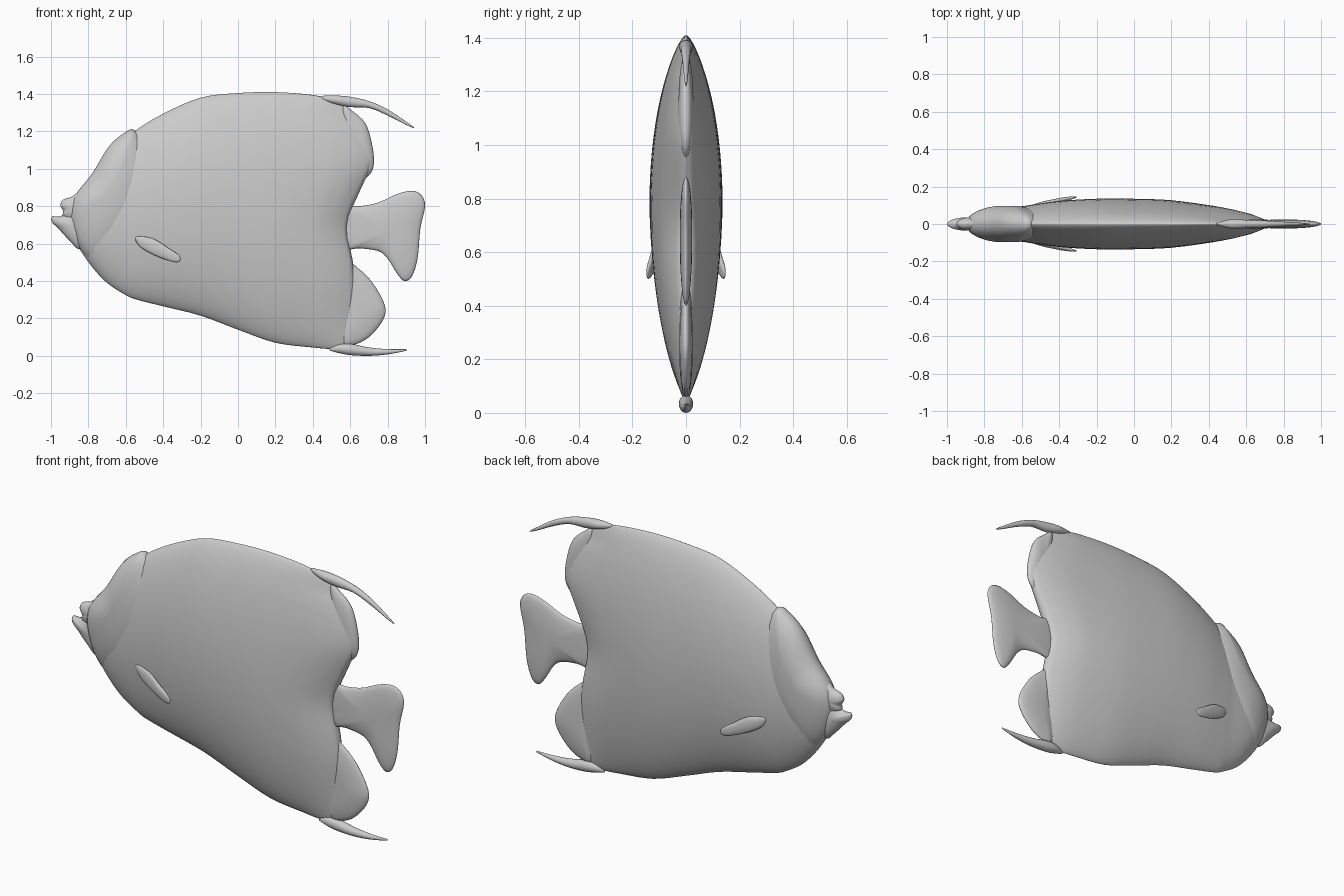
import bpy, bmesh, math
from mathutils import Vector


def smooth(pts, n, closed=False):
    """Catmull-Rom interpolation through points of any dimension."""
    p = [Vector(q) for q in pts]
    k = len(p)
    at = (lambda i: p[i % k]) if closed else (lambda i: p[max(0, min(k - 1, i))])
    out = []
    for i in range(k if closed else k - 1):
        a, b, c, d = at(i - 1), at(i), at(i + 1), at(i + 2)
        for j in range(n):
            t = j / n
            out.append(0.5 * (2 * b + (c - a) * t + (2 * a - 5 * b + 4 * c - d) * t * t
                              + (3 * b - a - 3 * c + d) * t ** 3))
    return out if closed else out + [p[-1]]


def skin(name, rings, warp=None):
    """Bridge a list of equal rings, cap both ends and shade smooth."""
    bm = bmesh.new()
    vs = [[bm.verts.new(warp(Vector(co)) if warp else co) for co in r] for r in rings]
    n = len(vs[0])
    for a, b in zip(vs, vs[1:]):
        for i in range(n):
            j = (i + 1) % n
            bm.faces.new((a[i], a[j], b[j], b[i]))
    bm.faces.new(vs[0])
    bm.faces.new(vs[-1])
    bmesh.ops.remove_doubles(bm, verts=bm.verts, dist=0.0005)
    bmesh.ops.recalc_face_normals(bm, faces=bm.faces)
    for f in bm.faces:
        f.smooth = True
    me = bpy.data.meshes.new(name)
    bm.to_mesh(me)
    bm.free()
    ob = bpy.data.objects.new(name, me)
    bpy.context.collection.objects.link(ob)
    return ob


def loft(name, rows, power=1.0, seg=32, n=4, warp=None):
    """Rows are (x, bottom z, top z, half width)."""
    rings = []
    for x, lo, hi, w in smooth([Vector(r) for r in rows], n):
        ring = []
        for i in range(seg):
            a = 2 * math.pi * i / seg
            s = math.sin(a)
            y = max(w, 0) * math.copysign(abs(s) ** power, s)
            ring.append((x, y, (lo + hi) / 2 + (hi - lo) / 2 * math.cos(a)))
        rings.append(ring)
    return skin(name, rings, warp)


def pillow(name, outline, centre, w, n=4, warp=None):
    """Outline in the XZ plane, inflated to half width w at its centre."""
    pts = smooth(outline, n, True)
    c = Vector(centre)
    rings = []
    for k in range(1, 12):
        a = math.pi * k / 12
        s, y = math.sin(a), w * math.cos(a)
        rings.append([(c.x + (p.x - c.x) * s, y, c.y + (p.y - c.y) * s) for p in pts])
    return skin(name, rings, warp)


# Body: tall flat loft whose rear edge is bent to the fin outline
REAR = [(0.0, 0.0), (0.1, 0.0), (0.35, 0.025), (0.5, 0.015), (0.65, -0.015), (0.75, -0.005),
        (0.9, 0.06), (1.03, 0.115), (1.15, 0.095), (1.25, 0.045), (1.3, 0.0), (1.45, 0.0)]
REAR_S = smooth(REAR, 4)


def bend_rear(v):
    for a, b in zip(REAR_S, REAR_S[1:]):
        if a.x <= v.z <= b.x:
            shift = a.y + (b.y - a.y) * (v.z - a.x) / (b.x - a.x)
            t = max(0, min(1, (v.x - 0.15) / 0.45))
            v.x += shift * t * t * (3 - 2 * t)
            break
    return v


loft("body", [
    (-0.86, 0.60, 0.80, 0.0), (-0.84, 0.56, 0.83, 0.035), (-0.78, 0.475, 0.93, 0.07),
    (-0.70, 0.39, 1.04, 0.085), (-0.60, 0.325, 1.155, 0.095), (-0.54, 0.30, 1.21, 0.104),
    (-0.40, 0.265, 1.295, 0.123), (-0.20, 0.215, 1.38, 0.135), (0.0, 0.14, 1.405, 0.135),
    (0.20, 0.07, 1.41, 0.127), (0.40, 0.045, 1.395, 0.10), (0.50, 0.037, 1.37, 0.072),
    (0.56, 0.045, 1.34, 0.045), (0.59, 0.07, 1.31, 0.025), (0.60, 0.10, 1.28, 0.0)],
    power=1.35, seg=64, warp=bend_rear)

# Head: rounded plate that sinks into the body behind the cheek
pillow("head", [
    (-0.55, 1.205), (-0.61, 1.19), (-0.69, 1.12), (-0.78, 0.975), (-0.87, 0.86), (-0.90, 0.77),
    (-0.885, 0.66), (-0.84, 0.56), (-0.77, 0.50), (-0.66, 0.53), (-0.53, 0.68),
    (-0.46, 0.88), (-0.47, 1.08)], (-0.68, 0.85), 0.10)

# Mouth
pillow("upper_lip", [(-0.84, 0.87), (-0.89, 0.85), (-0.935, 0.835), (-0.95, 0.805),
                     (-0.935, 0.775), (-0.93, 0.74), (-0.84, 0.70)], (-0.88, 0.79), 0.035)
pillow("lower_jaw", [(-0.84, 0.78), (-0.92, 0.755), (-0.965, 0.745), (-0.995, 0.745),
                     (-0.995, 0.715), (-0.96, 0.68), (-0.90, 0.615), (-0.845, 0.57),
                     (-0.81, 0.66)], (-0.88, 0.69), 0.037)

# Tail and rear fin lobes
pillow("tail_fin", [
    (0.53, 0.79), (0.65, 0.80), (0.75, 0.82), (0.85, 0.865), (0.93, 0.882), (0.98, 0.86),
    (1.0, 0.80), (0.975, 0.68), (0.96, 0.52), (0.93, 0.425), (0.89, 0.40), (0.85, 0.44),
    (0.80, 0.52), (0.75, 0.56), (0.65, 0.575), (0.53, 0.58)], (0.82, 0.67), 0.024)
pillow("anal_fin_lobe", [
    (0.57, 0.50), (0.64, 0.47), (0.72, 0.39), (0.785, 0.27), (0.775, 0.19), (0.70, 0.10),
    (0.62, 0.06), (0.56, 0.07), (0.55, 0.25)], (0.65, 0.25), 0.026)
pillow("dorsal_fin_lobe", [
    (0.56, 1.33), (0.61, 1.31), (0.68, 1.245), (0.715, 1.14), (0.727, 1.03), (0.70, 0.965),
    (0.64, 0.95), (0.57, 1.12)], (0.65, 1.12), 0.03)

# Trailing filaments
loft("dorsal_filament", [
    (0.44, 1.37, 1.39, 0.004), (0.52, 1.345, 1.392, 0.025), (0.60, 1.33, 1.385, 0.022),
    (0.70, 1.325, 1.362, 0.018), (0.80, 1.285, 1.318, 0.012), (0.90, 1.234, 1.252, 0.006),
    (0.94, 1.217, 1.223, 0.002)], seg=16)
loft("anal_filament", [
    (0.49, 0.028, 0.042, 0.004), (0.54, 0.015, 0.062, 0.022), (0.60, 0.004, 0.065, 0.027),
    (0.70, 0.0, 0.045, 0.022), (0.80, 0.008, 0.036, 0.013), (0.90, 0.027, 0.036, 0.002)], seg=16)

# Pectoral fins, flaring away from each flank
FIN = [(-0.55, 0.625), (-0.53, 0.64), (-0.45, 0.625), (-0.37, 0.575), (-0.312, 0.535),
       (-0.312, 0.505), (-0.35, 0.503), (-0.44, 0.535), (-0.52, 0.58)]
for side, label in ((-1, "right"), (1, "left")):
    def flare(v, side=side):
        v.y = side * (0.116 + 0.2 * (v.x + 0.45)) + v.y
        return v
    pillow("pectoral_fin_" + label, FIN, (-0.43, 0.575), 0.013, warp=flare)
